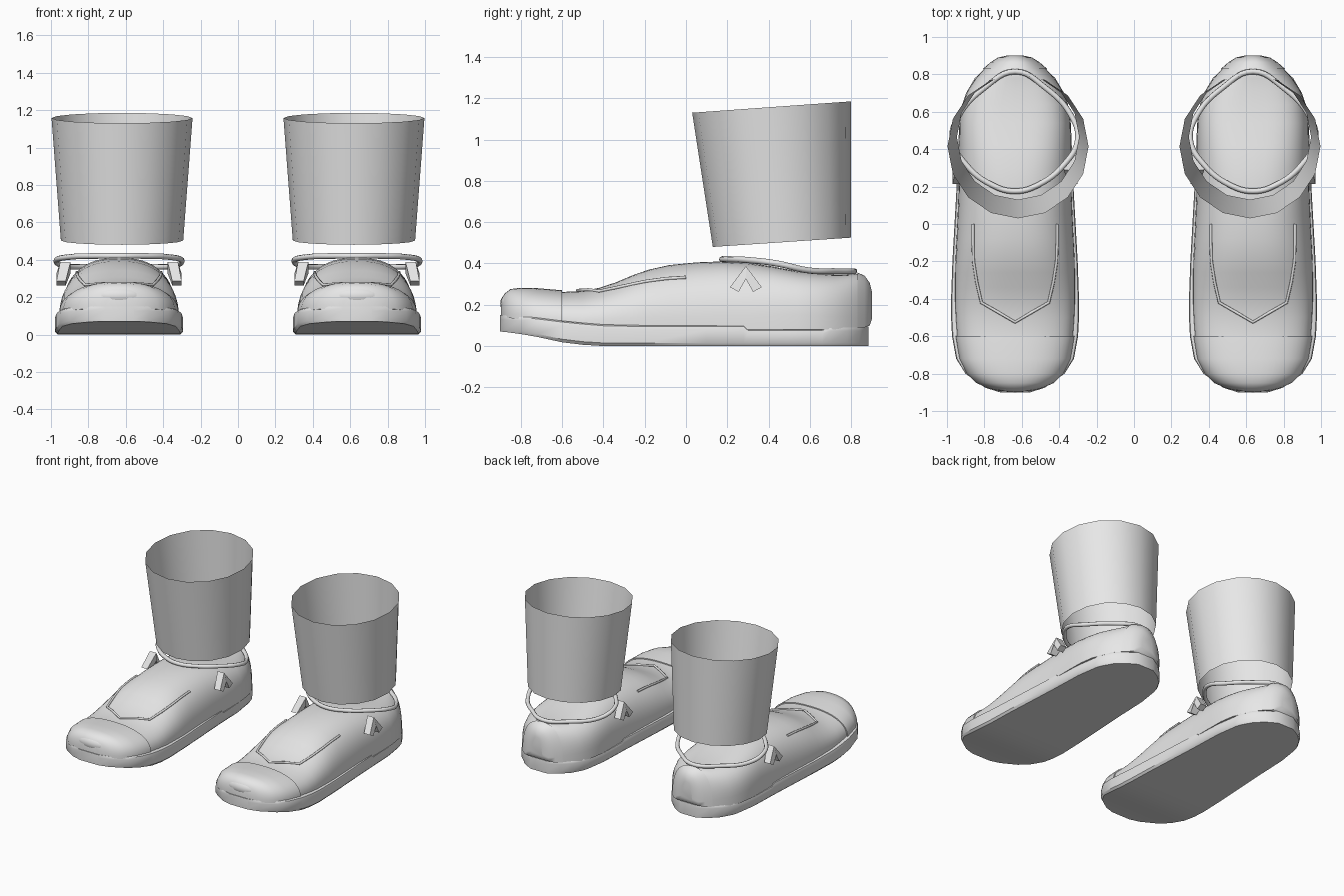
import bpy, bmesh, math

if "Cube" in bpy.data.objects:
    bpy.data.objects.remove(bpy.data.objects["Cube"])

grey = bpy.data.materials.new("light_grey")
grey.diffuse_color = (0.8, 0.8, 0.8, 1)
grey.use_nodes = True
grey.node_tree.nodes["Principled BSDF"].inputs["Base Color"].default_value = grey.diffuse_color

# Stations along the shoe: y, half width, bottom z, top z
SOLE = [(-.90, .08, .070, .150), (-.875, .16, .068, .149), (-.80, .265, .058, .145),
        (-.72, .315, .044, .137), (-.60, .337, .018, .122), (-.50, .342, .006, .112),
        (-.40, .342, 0, .104), (-.20, .335, 0, .10), (.10, .318, 0, .10), (.28, .308, 0, .10),
        (.30, .308, 0, .082), (.50, .30, 0, .082), (.66, .275, 0, .082), (.70, .262, 0, .095),
        (.78, .215, 0, .095), (.84, .15, 0, .095), (.885, .07, 0, .095)]
# y, half width, bottom z, top z, roundness exponent
UPPER = [(-.895, .07, .14, .21, 2), (-.88, .13, .14, .245, 2.2), (-.85, .20, .135, .268, 2.3),
         (-.80, .25, .13, .274, 2.4), (-.72, .29, .12, .272, 2.4), (-.60, .31, .11, .262, 2.4),
         (-.50, .317, .10, .266, 2.4), (-.42, .32, .10, .282, 2.4), (-.34, .32, .10, .308, 2.4),
         (-.26, .32, .095, .342, 2.4), (-.18, .318, .095, .37, 2.4), (-.08, .313, .09, .392, 2.4),
         (.05, .307, .09, .405, 2.4), (.18, .302, .09, .41, 2.5), (.30, .30, .08, .403, 2.7),
         (.42, .30, .08, .385, 3), (.54, .298, .08, .362, 3.2), (.64, .283, .08, .35, 3.2),
         (.72, .25, .08, .345, 3), (.78, .21, .09, .345, 2.8), (.83, .165, .09, .35, 2.5),
         (.865, .125, .09, .335, 2.4), (.89, .085, .10, .30, 2.2), (.90, .04, .13, .26, 2)]


def station(y):
    """Interpolated upper section at y."""
    y = min(max(y, UPPER[0][0]), UPPER[-1][0])
    for a, b in zip(UPPER, UPPER[1:]):
        if y <= b[0]:
            t = (y - a[0]) / (b[0] - a[0])
            return [p + (q - p) * t for p, q in zip(a, b)]


def top_z(x, y):
    _, w, zb, zt, n = station(y)
    return zb + (zt - zb) * max(0, 1 - (abs(x) / w) ** n) ** (1 / n)


def arch(st, grow=0.0, steps=28):
    y, w, zb, zt, n = st
    ring = []
    for i in range(steps + 1):
        a = math.pi * i / steps
        c, s = math.cos(a), math.sin(a)
        ring.append((math.copysign(abs(c) ** (2 / n), c) * (w + grow), y,
                     zb + abs(s) ** (2 / n) * (zt + grow - zb)))
    return ring


def loft(name, rings, cx, caps=True, closed=True, angle=40):
    bm = bmesh.new()
    rows = [[bm.verts.new((x + cx, y, z)) for x, y, z in r] for r in rings]
    n = len(rows[0])
    for a, b in zip(rows, rows[1:]):
        for i in range(n if closed else n - 1):
            j = (i + 1) % n
            bm.faces.new((a[i], a[j], b[j], b[i]))
    if caps:
        bm.faces.new(rows[0])
        bm.faces.new(rows[-1])
    bmesh.ops.recalc_face_normals(bm, faces=bm.faces)
    return finish(name, bm, angle)


def finish(name, bm, angle=40):
    me = bpy.data.meshes.new(name)
    bm.to_mesh(me)
    bm.free()
    me.materials.append(grey)
    ob = bpy.data.objects.new(name, me)
    bpy.context.collection.objects.link(ob)
    bpy.ops.object.select_all(action='DESELECT')
    ob.select_set(True)
    bpy.context.view_layer.objects.active = ob
    bpy.ops.object.shade_smooth_by_angle(angle=math.radians(angle))
    return ob


def tube(name, pts, cx, radius, cyclic, smooth):
    cu = bpy.data.curves.new(name, 'CURVE')
    cu.dimensions = '3D'
    cu.bevel_depth = radius
    cu.bevel_resolution = 2
    cu.use_fill_caps = True
    if smooth:
        sp = cu.splines.new('BEZIER')
        sp.bezier_points.add(len(pts) - 1)
        for b, (x, y, z) in zip(sp.bezier_points, pts):
            b.co = (x + cx, y, z)
            b.handle_left_type = b.handle_right_type = 'AUTO'
        sp.resolution_u = 6
    else:
        sp = cu.splines.new('POLY')
        sp.points.add(len(pts) - 1)
        for b, (x, y, z) in zip(sp.points, pts):
            b.co = (x + cx, y, z, 1)
    sp.use_cyclic_u = cyclic
    cu.materials.append(grey)
    ob = bpy.data.objects.new(name, cu)
    bpy.context.collection.objects.link(ob)


def clip(name, cx, side):
    """Upside-down V clip standing off the ankle side."""
    bm = bmesh.new()
    for d in (-1, 1):
        prof = [(.29, .387), (.29 + d * .077, .285), (.29 + d * .035, .262), (.29, .325)]
        inner = [bm.verts.new((cx + side * (.26 if z > .3 else .285), y, z)) for y, z in prof]
        outer = [bm.verts.new((cx + side * (.315 if z > .35 else .335), y, z)) for y, z in prof]
        bm.faces.new(inner)
        bm.faces.new(outer)
        for i in range(4):
            j = (i + 1) % 4
            bm.faces.new((inner[i], inner[j], outer[j], outer[i]))
    bmesh.ops.recalc_face_normals(bm, faces=bm.faces)
    finish(name, bm, 30)


for label, s in (("left", -1), ("right", 1)):
    cx = .636 * s

    # Sole with softened edges and a raised toe
    rings = []
    for y, w, zb, zt in SOLE:
        half = [(w * .96, zb), (w, zb + .015), (w, zt - .022), (w * .985, zt - .006), (w * .95, zt)]
        rings.append([(x, y, z) for x, z in half] + [(-x, y, z) for x, z in reversed(half)])
    loft(label + "_sole", rings, cx)

    # Upper body of the shoe
    loft(label + "_upper", [arch(st) for st in UPPER], cx, angle=60)

    # Toe cap and heel counter shells
    toe = [arch(st, .008) for st in UPPER if st[0] <= -.6]
    loft(label + "_toe_cap", toe, cx, angle=60)
    heel = [arch(st, .006) for st in UPPER if st[0] >= .82]
    loft(label + "_heel_counter", heel, cx, angle=60)

    # Toe bumper
    bm = bmesh.new()
    bmesh.ops.create_uvsphere(bm, u_segments=20, v_segments=10, radius=1)
    for v in bm.verts:
        v.co = (v.co.x * .14 + cx, v.co.y * .055 - .845, v.co.z * .055 + .205)
    finish(label + "_toe_bumper", bm)

    # Raised seam over the instep
    half = [(.225, 0), (.225, -.1), (.222, -.2), (.205, -.31), (.18, -.42), (.09, -.472), (0, -.525)]
    path = half + [(-x, y) for x, y in reversed(half[:-1])]
    tube(label + "_instep_seam", [(x, y, top_z(x, y) + .004) for x, y in path], cx, .008, False, False)

    # Collar ring around the ankle
    half = [(0, .175, .420), (.13, .212, .420), (.26, .315, .415), (.335, .45, .398),
            (.30, .58, .368), (.16, .73, .362), (0, .815, .362)]
    path = half + [(-x, y, z) for x, y, z in reversed(half[1:-1])]
    tube(label + "_collar", path, cx, .015, True, True)

    # Side clips
    for side in (-1, 1):
        clip(label + ("_outer" if side == s else "_inner") + "_clip", cx, side)

    # Open trouser cuff, tilted rims
    rings = []
    for k in range(5):
        t = k / 4
        rx, ry = .327 + .05 * t, .335 + .05 * t
        cy = .465 - .05 * t
        z0, z1 = .48 + .65 * t, .525 + .66 * t
        ring = []
        for i in range(16):
            a = math.tau * i / 16
            c, q = math.cos(a), math.sin(a)
            ring.append((rx * c, cy + ry * q, z0 + (z1 - z0) * (q + 1) / 2))
        rings.append(ring)
    loft(label + "_cuff", rings, .62 * s, caps=False)
